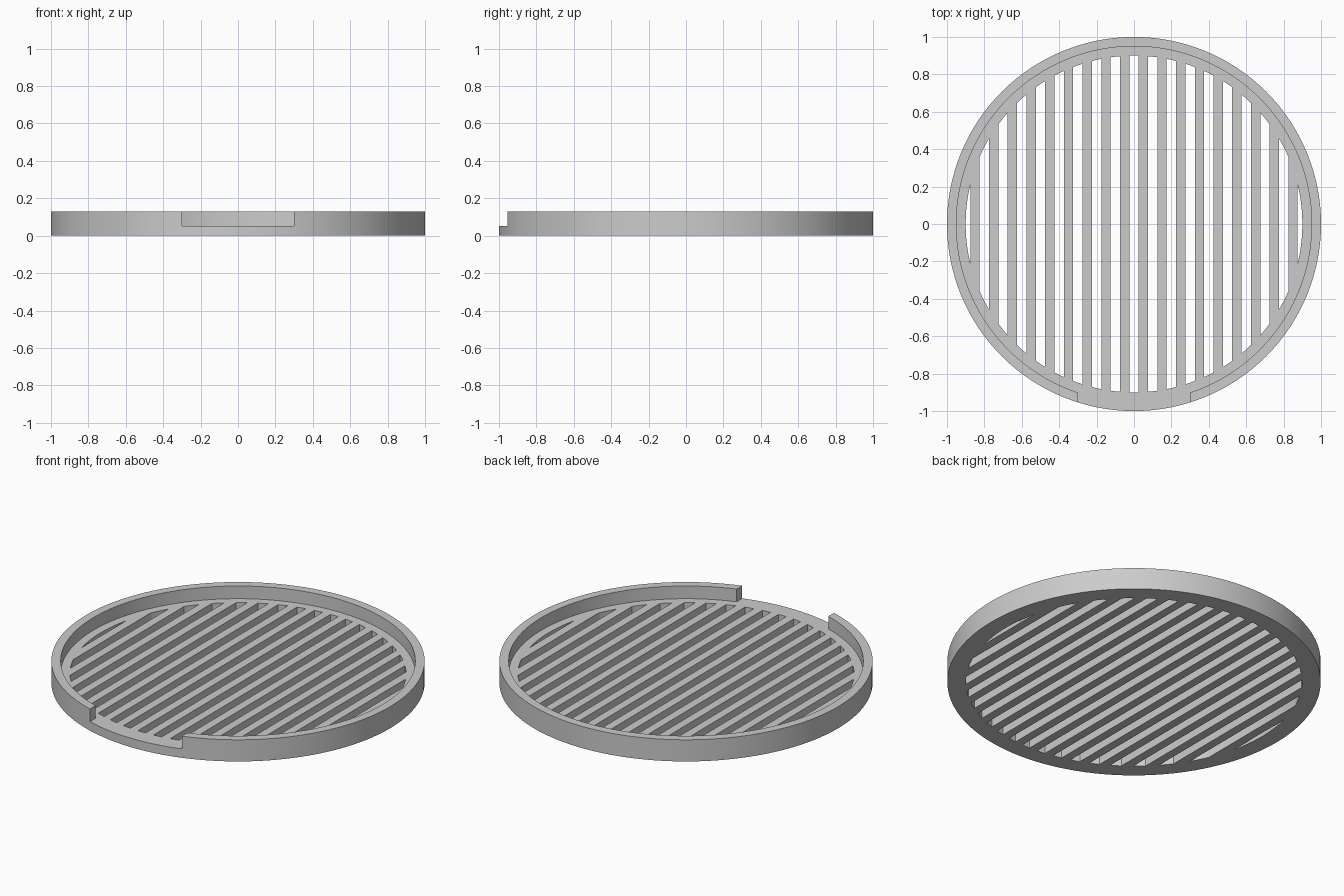
import bpy
import bmesh
import math

RADIUS, LIP_RADIUS, GRILLE_RADIUS = 1.0, 0.95, 0.9
FLOOR, HEIGHT = 0.053, 0.128
NOTCH = 0.3            # half width of the front gap
PITCH, SLOT = 0.1, 0.025   # slot spacing and half width

if "Cube" in bpy.data.objects:
    bpy.data.objects.remove(bpy.data.objects["Cube"])

grey = bpy.data.materials.new("light grey")
grey.use_nodes = True
colour = (0.6, 0.6, 0.6, 1)
grey.diffuse_color = colour
grey.node_tree.nodes["Principled BSDF"].inputs["Base Color"].default_value = colour


def arc(radius, start, end, steps):
    """Points along an arc, both ends included."""
    angles = [start + (end - start) * i / steps for i in range(steps + 1)]
    return [(radius * math.cos(a), radius * math.sin(a)) for a in angles]


def prisms(name, outlines, bottom, top):
    """One object made of upright prisms, one for each outline."""
    bm = bmesh.new()
    for outline in outlines:
        base = bm.faces.new([bm.verts.new((x, y, bottom)) for x, y in outline])
        grown = bmesh.ops.extrude_face_region(bm, geom=[base], use_keep_orig=True)
        raised = [v for v in grown["geom"] if isinstance(v, bmesh.types.BMVert)]
        bmesh.ops.translate(bm, verts=raised, vec=(0, 0, top - bottom))
    bmesh.ops.recalc_face_normals(bm, faces=bm.faces)
    mesh = bpy.data.meshes.new(name)
    bm.to_mesh(mesh)
    bm.free()
    mesh.materials.append(grey)
    obj = bpy.data.objects.new(name, mesh)
    bpy.context.collection.objects.link(obj)
    return obj


def slot_outline(centre):
    """A straight slot whose ends follow the grille circle."""
    left, right = centre - SLOT, centre + SLOT
    start = math.acos(min(right / GRILLE_RADIUS, 1))
    end = math.acos(max(left / GRILLE_RADIUS, -1))
    upper = arc(GRILLE_RADIUS, start, end, 8)
    lower = [(x, -y) for x, y in reversed(upper) if y > 1e-5]
    return [p for p in upper if p[1] > 1e-5 or abs(p[0]) > 0.89] + lower


# Solid disc, then the recess with the front gap, then the slots
tray = prisms("slotted_tray", [arc(RADIUS, 0, math.tau, 128)[:-1]], 0, HEIGHT)

gap = math.asin(NOTCH / LIP_RADIUS)
recess = arc(LIP_RADIUS, gap - math.pi / 2, 1.5 * math.pi - gap, 116)
recess += [(-NOTCH, -1.1), (NOTCH, -1.1)]
cutters = [
    prisms("recess_cutter", [recess], FLOOR, HEIGHT + 0.1),
    prisms("slot_cutter", [slot_outline(i * PITCH) for i in range(-9, 10)], -0.1, HEIGHT + 0.1),
]

bpy.ops.object.select_all(action="DESELECT")
tray.select_set(True)
bpy.context.view_layer.objects.active = tray
for cutter in cutters:
    cut = tray.modifiers.new(cutter.name, "BOOLEAN")
    cut.operation = "DIFFERENCE"
    cut.solver = "EXACT"
    cut.object = cutter
    bpy.ops.object.modifier_apply(modifier=cut.name)
    bpy.data.objects.remove(cutter)

bpy.ops.object.shade_smooth_by_angle(angle=math.radians(30))
